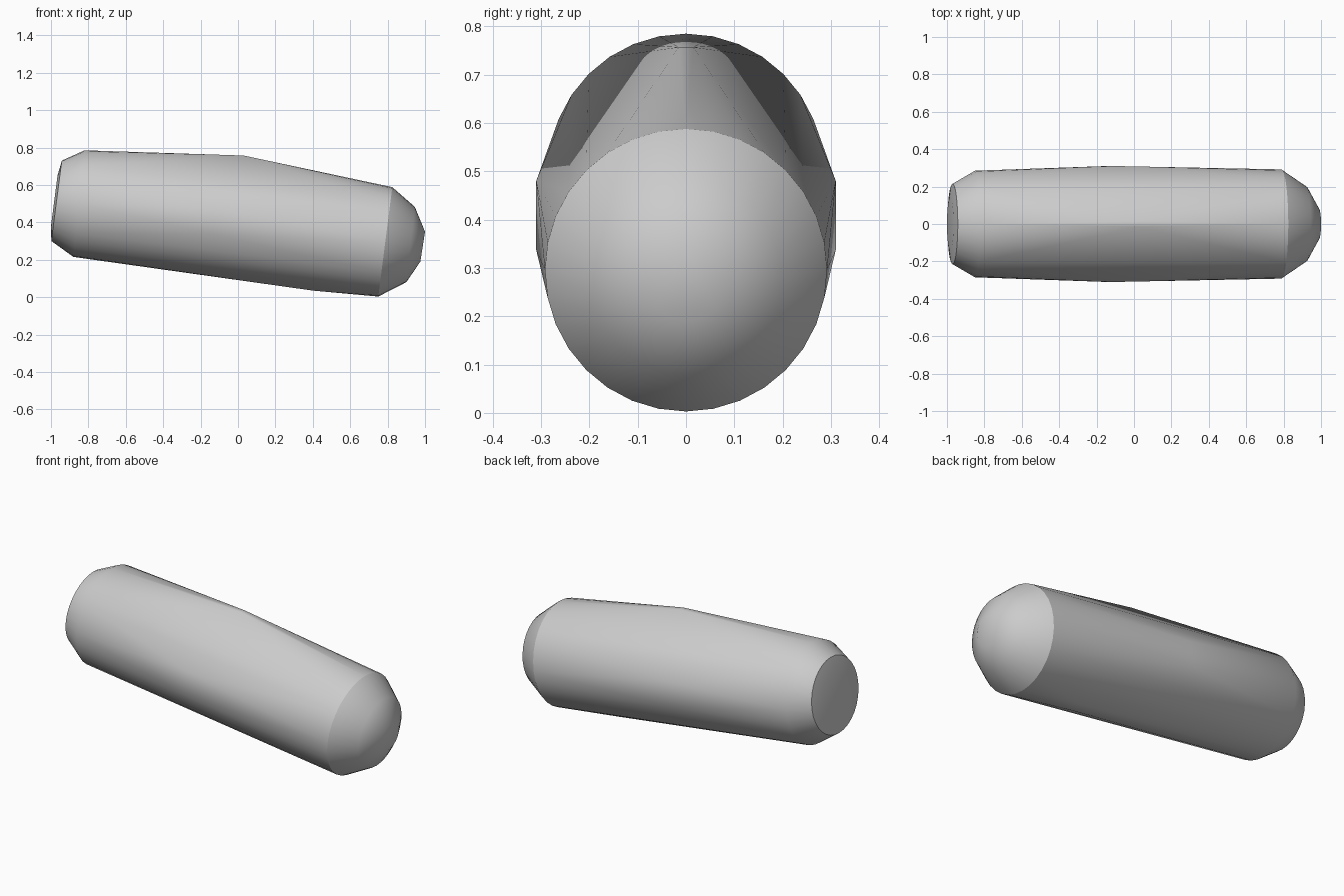
import bpy, bmesh, math
from mathutils import Vector

if "Cube" in bpy.data.objects:
    bpy.data.objects.remove(bpy.data.objects["Cube"])

SEGMENTS = 32


def ring(top, bottom, half_width):
    """Tilted ellipse through a top and a bottom point in the xz plane."""
    t = Vector((top[0], 0, top[1]))
    b = Vector((bottom[0], 0, bottom[1]))
    for i in range(SEGMENTS):
        a = 2 * math.pi * i / SEGMENTS
        p = (t + b) / 2 + (t - b) / 2 * math.cos(a)
        p.y = half_width * math.sin(a)
        yield p


# Rounded left end
rings = [
    ((-0.965, 0.65), (-1.0, 0.38), 0.14),
    ((-0.942, 0.73), (-0.998, 0.30), 0.215),
    ((-0.82, 0.785), (-0.88, 0.215), 0.285),
    # Stepped right end
    ((0.825, 0.588), (0.75, 0.003), 0.292),
    ((0.945, 0.483), (0.90, 0.08), 0.20),
    ((1.0, 0.35), (0.975, 0.19), 0.083),
]

# Corners that swell the middle of the body, mirrored front to back
corners = [(0.03, 0.015, 0.757), (-0.11, 0.31, 0.48),
           (-0.14, 0.31, 0.337), (0.40, 0.04, 0.035)]

bm = bmesh.new()
for r in rings:
    for p in ring(*r):
        bm.verts.new(p)
for x, y, z in corners:
    for side in (-1, 1):
        bm.verts.new((x, side * y, z))

# Stretch one skin over all rings and corners
hull = bmesh.ops.convex_hull(bm, input=bm.verts[:])
inner = {g for g in hull["geom_interior"] + hull["geom_unused"]
         if isinstance(g, bmesh.types.BMVert)}
bmesh.ops.delete(bm, geom=list(inner), context="VERTS")
bmesh.ops.recalc_face_normals(bm, faces=bm.faces[:])

# Smooth skin with a hard edge where the right cap meets the body
shoulder = list(ring(*rings[3]))
on_shoulder = {v for v in bm.verts if min((v.co - p).length for p in shoulder) < 0.001}
for f in bm.faces:
    f.smooth = True
for e in bm.edges:
    both = all(v in on_shoulder for v in e.verts)
    e.smooth = not (both or e.calc_face_angle(0) > math.radians(35))

mesh = bpy.data.meshes.new("body")
bm.to_mesh(mesh)
bm.free()
body = bpy.data.objects.new("body", mesh)
bpy.context.collection.objects.link(body)

# Plain grey surface
grey = bpy.data.materials.new("light grey")
grey.use_nodes = True
colour = (0.6, 0.6, 0.6, 1)
grey.diffuse_color = colour
grey.node_tree.nodes["Principled BSDF"].inputs["Base Color"].default_value = colour
mesh.materials.append(grey)
